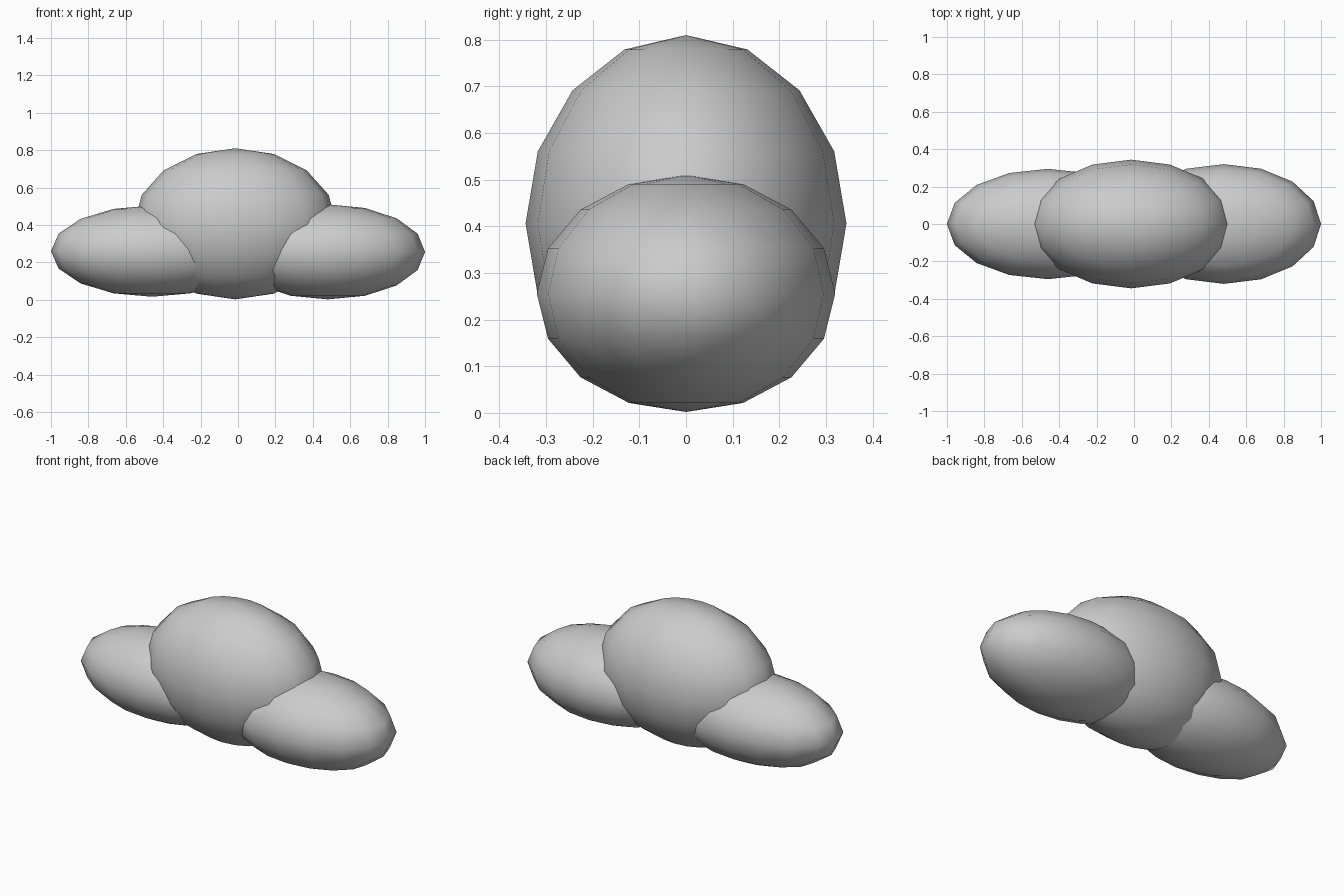
import bpy

if "Cube" in bpy.data.objects:
    bpy.data.objects.remove(bpy.data.objects["Cube"])


def puff(name, center, radii):
    """Stretched low-poly sphere, smooth shaded."""
    bpy.ops.mesh.primitive_uv_sphere_add(segments=16, ring_count=8, radius=1, location=center)
    obj = bpy.context.object
    obj.name = name
    obj.scale = radii
    bpy.ops.object.transform_apply(location=False, rotation=False, scale=True)
    bpy.ops.object.shade_smooth()
    return obj


# Large middle puff of the cloud
puff("middle_puff", (-0.015, 0, 0.406), (0.541, 0.344, 0.404))

# Smaller puffs on both sides
puff("left_puff", (-0.46, 0, 0.26), (0.54, 0.295, 0.244))
puff("right_puff", (0.48, 0, 0.256), (0.52, 0.32, 0.254))
